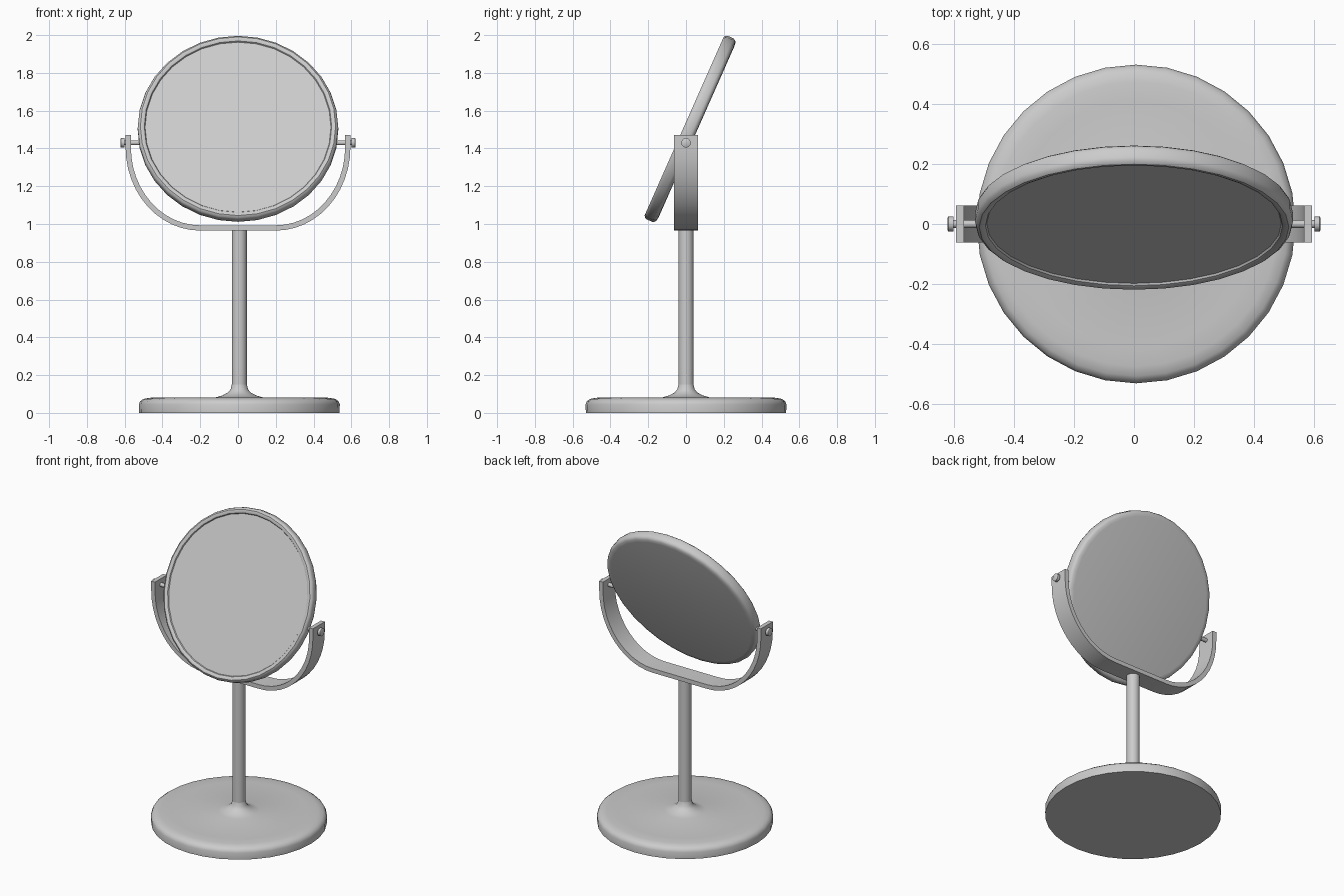
import bpy, bmesh, math
from mathutils import Matrix

if "Cube" in bpy.data.objects:
    bpy.data.objects.remove(bpy.data.objects["Cube"])

SEG = 32
TILT = math.radians(23.9)
PIVOT_Z = 1.43


def finish(name, bm, matrix=Matrix(), angle=35):
    bmesh.ops.remove_doubles(bm, verts=bm.verts, dist=1e-5)
    bmesh.ops.recalc_face_normals(bm, faces=bm.faces)
    me = bpy.data.meshes.new(name)
    bm.to_mesh(me)
    bm.free()
    ob = bpy.data.objects.new(name, me)
    bpy.context.collection.objects.link(ob)
    ob.matrix_world = matrix
    bpy.ops.object.select_all(action='DESELECT')
    ob.select_set(True)
    bpy.context.view_layer.objects.active = ob
    bpy.ops.object.shade_smooth_by_angle(angle=math.radians(angle))
    return ob


def lathe(name, profile, matrix=Matrix(), seg=SEG):
    """Spin (radius, height) points around local z."""
    bm = bmesh.new()
    vs = [bm.verts.new((r, 0, h)) for r, h in profile]
    es = [bm.edges.new(p) for p in zip(vs, vs[1:])]
    bmesh.ops.spin(bm, geom=vs + es, cent=(0, 0, 0), axis=(0, 0, 1),
                   angle=2 * math.pi, steps=seg, use_merge=True)
    return finish(name, bm, matrix)


# Base with rounded edge, flared into the pole
stand_pos = Matrix.Translation((0.007, 0, 0))
lathe("base", [(0, 0), (0.53, 0), (0.532, 0.045), (0.525, 0.062), (0.508, 0.074),
               (0.475, 0.08), (0.41, 0.082), (0.125, 0.082), (0.09, 0.092),
               (0.06, 0.108), (0.046, 0.125), (0.04, 0.15), (0, 0.15)], stand_pos)
lathe("pole", [(0, 0.12), (0.04, 0.12), (0.04, 0.972), (0, 0.972)], stand_pos)

# Yoke: flat strip swept along a U
T, W = 0.028, 0.0625
outer, inner = [(0.595, 1.47)], [(0.595 - T, 1.47)]
for i in range(13):
    a = math.pi / 2 * i / 12
    c, s = math.cos(a), math.sin(a)
    outer.append((0.2 + 0.395 * c, 1.405 - 0.44 * s))
    inner.append((0.2 + (0.395 - T) * c, 1.405 - (0.44 - T) * s))
mirrored = lambda pts: pts + [(-x, z) for x, z in reversed(pts)]
outer, inner = mirrored(outer), mirrored(inner)
bm = bmesh.new()
rings = [[bm.verts.new(p) for p in ((xo, -W, zo), (xo, W, zo), (xi, W, zi), (xi, -W, zi))]
         for (xo, zo), (xi, zi) in zip(outer, inner)]
for a, b in zip(rings, rings[1:]):
    for k in range(4):
        bm.faces.new((a[k], a[(k + 1) % 4], b[(k + 1) % 4], b[k]))
bm.faces.new(rings[0])
bm.faces.new(rings[-1])
finish("yoke", bm)

# Pivot pins with round heads
for side, label in ((1, "right"), (-1, "left")):
    m = Matrix.Translation((0, 0, PIVOT_Z)) @ Matrix.Rotation(side * math.pi / 2, 4, 'Y')
    lathe("pivot_pin_" + label,
          [(0, 0.51), (0.013, 0.51), (0.013, 0.602), (0.025, 0.602),
           (0.025, 0.62), (0.022, 0.622), (0, 0.622)], m, 16)

# Tilted mirror: frame with rounded rim, recessed glass
tilted = (Matrix.Translation((0, 0.023, 1.503))
          @ Matrix.Rotation(math.pi / 2 - TILT, 4, 'X'))
lathe("mirror_frame", [(0, -0.036), (0.495, -0.036), (0.515, -0.033), (0.526, -0.026),
                       (0.531, -0.014), (0.531, 0.016), (0.527, 0.028), (0.517, 0.036),
                       (0.507, 0.036), (0.496, 0.031), (0.49, 0.02)], tilted)
lathe("mirror_glass", [(0, 0.024), (0.492, 0.024)], tilted)
